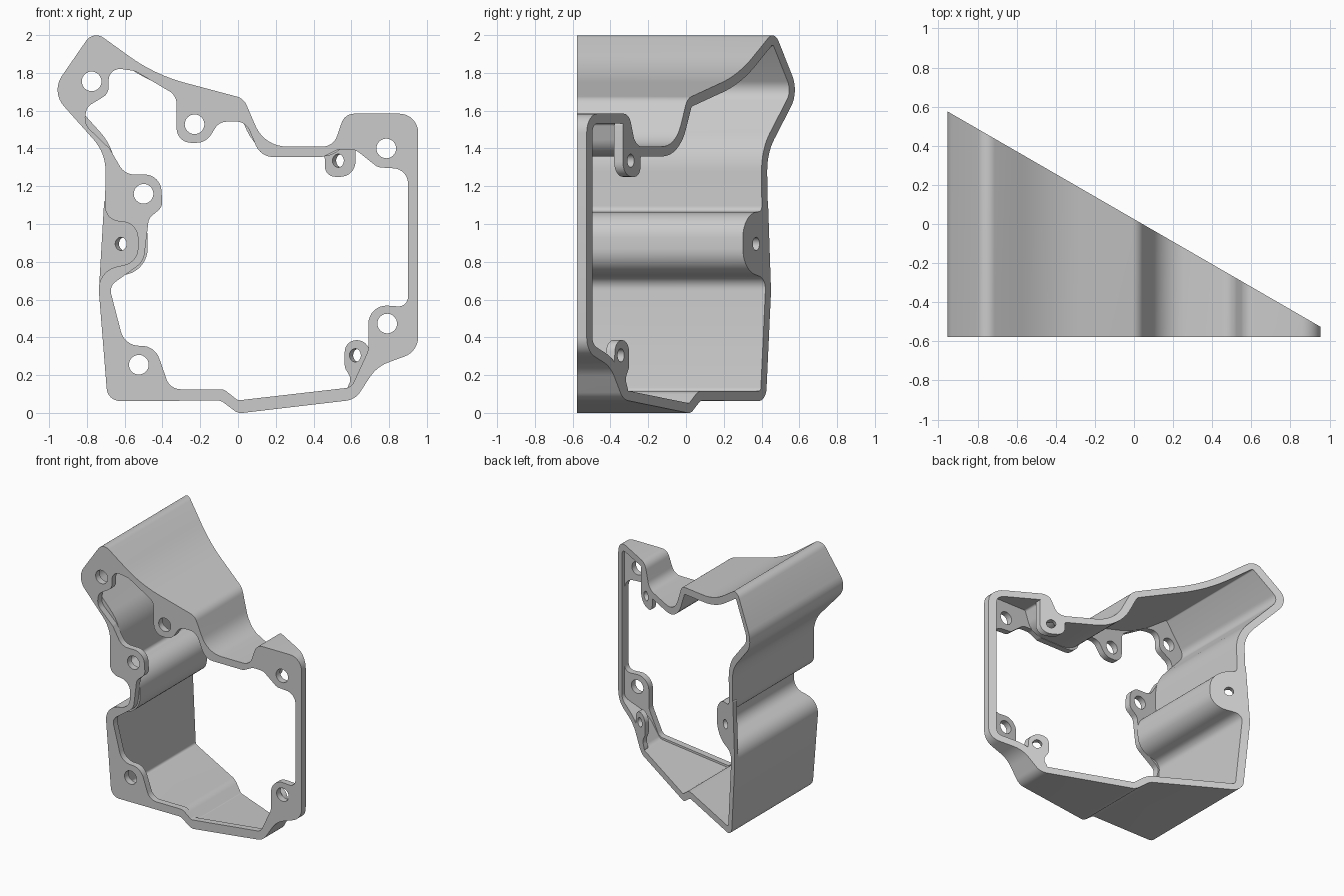
import bpy
import bmesh
import math
from mathutils import Vector
from mathutils.geometry import delaunay_2d_cdt

old = bpy.data.objects.get("Cube")
if old:
    bpy.data.objects.remove(old, do_unlink=True)

FRONT = -0.577
FLANGE = 0.05
WALL = 0.052
LUG = 0.04
TILT = math.radians(30)

grey = bpy.data.materials.new("cast grey")
grey.use_nodes = True
grey.diffuse_color = (0.6, 0.6, 0.6, 1)
grey.node_tree.nodes["Principled BSDF"].inputs["Base Color"].default_value = (0.6, 0.6, 0.6, 1)


# Depth functions of x for the main planes
def front(x):
    return FRONT


def flange_back(x):
    return FRONT + FLANGE


def slant(x):
    return 0.025 - math.tan(TILT) * x


def lug_front(x):
    return slant(x) - LUG / math.cos(TILT)


def rounded(corners, steps=8):
    """Closed outline from (x, z, radius) corners, each replaced by an arc."""
    outline = []
    count = len(corners)
    for i, (x, z, radius) in enumerate(corners):
        here = Vector((x, z))
        a = Vector(corners[i - 1][:2]) - here
        b = Vector(corners[(i + 1) % count][:2]) - here
        half = a.angle(b) / 2
        reach = min(radius / math.tan(half), a.length * 0.49, b.length * 0.49)
        radius = reach * math.tan(half)
        a.normalize()
        b.normalize()
        centre = here + (a + b).normalized() * (radius / math.sin(half))
        start = here + a * reach - centre
        end = here + b * reach - centre
        sweep = math.atan2(start.x * end.y - start.y * end.x, start.dot(end))
        for k in range(steps + 1):
            c, s = math.cos(sweep * k / steps), math.sin(sweep * k / steps)
            outline.append(centre + Vector((start.x * c - start.y * s,
                                            start.x * s + start.y * c)))
    return outline


def circle(x, z, radius, squash=1.0, steps=32):
    """Clockwise circle, optionally narrowed in x."""
    angles = [-math.tau * k / steps for k in range(steps)]
    return [Vector((x + radius * squash * math.cos(t), z + radius * math.sin(t)))
            for t in angles]


def inset(outline, distance):
    """Offset a clockwise outline towards its inside."""
    result = []
    for i, p in enumerate(outline):
        before = (p - outline[i - 1]).normalized()
        after = (outline[(i + 1) % len(outline)] - p).normalized()
        along = (before + after).normalized()
        normal = Vector((along.y, -along.x))
        result.append(p + normal * (distance / along.dot(after)))
    return result


def band(bm, outline, near, other, far):
    """Strip of quads joining two matching outlines at two depths."""
    a = [bm.verts.new((p.x, near(p.x), p.y)) for p in outline]
    b = [bm.verts.new((p.x, far(p.x), p.y)) for p in other]
    for i in range(len(a)):
        bm.faces.new((a[i - 1], a[i], b[i], b[i - 1]))


def covered(point, outlines):
    """True where an odd number of outline crossings lie beside the point."""
    odd = False
    for outline in outlines:
        for i, q in enumerate(outline):
            p = outline[i - 1]
            if (p.y > point.y) != (q.y > point.y):
                if point.x < p.x + (q.x - p.x) * (point.y - p.y) / (q.y - p.y):
                    odd = not odd
    return odd


def sheet(bm, outlines, depth, to_back):
    """Flat face filled between nested outlines."""
    points, edges = [], []
    for outline in outlines:
        first, n = len(points), len(outline)
        points += outline
        edges += [(first + i, first + (i + 1) % n) for i in range(n)]
    verts, _, faces, *_ = delaunay_2d_cdt(points, edges, [], 0, 1e-6)
    made = [bm.verts.new((p.x, depth(p.x), p.y)) for p in verts]
    for face in faces:
        middle = sum((verts[i] for i in face), Vector((0, 0))) / len(face)
        if covered(middle, outlines):
            order = reversed(face) if to_back else face
            bm.faces.new([made[i] for i in order])


def finish(name, bm):
    bmesh.ops.remove_doubles(bm, verts=bm.verts, dist=0.0001)
    mesh = bpy.data.meshes.new(name)
    bm.to_mesh(mesh)
    bm.free()
    mesh.materials.append(grey)
    obj = bpy.data.objects.new(name, mesh)
    bpy.context.collection.objects.link(obj)
    bpy.ops.object.select_all(action='DESELECT')
    obj.select_set(True)
    bpy.context.view_layer.objects.active = obj
    bpy.ops.object.shade_smooth_by_angle(angle=math.radians(30))


# Outer shell outline, clockwise from the upper lobe
shell = rounded([
    (-.766, 2.025, .065), (-.44, 1.79, .9), (.03, 1.665, .08), (.14, 1.41, .18),
    (.505, 1.41, .08), (.565, 1.584, .07), (.954, 1.584, .1), (.954, .325, .11),
    (.735, .245, .2), (.62, .07, .1), (0, -.003, .065), (-.09, .065, .05),
    (-.69, .063, .07), (-.745, .75, .12), (-.53, .8, .09), (-.53, 1.005, .085),
    (-.705, 1.02, .08), (-.7, 1.375, .25), (-.99, 1.7, .13)])

# Opening through the front flange, leaving the screw bosses
opening = rounded([
    (-.685, 1.83, .07), (-.545, 1.81, .1), (-.325, 1.68, .08), (-.325, 1.43, .095),
    (-.17, 1.43, .09), (-.1, 1.54, .07), (.04, 1.545, .08), (.12, 1.355, .1),
    (.45, 1.355, .05), (.53, 1.395, .06), (.62, 1.395, .08), (.74, 1.3, .06),
    (.9, 1.29, .08), (.9, .56, .05), (.69, .575, .1), (.69, .33, .1),
    (.6, .135, .05), (0, .066, .03), (-.075, .125, .05), (-.36, .125, .08),
    (-.44, .355, .1), (-.6, .355, .1), (-.682, .67, .06), (-.5, .8, .1),
    (-.472, 1.03, .06), (-.4, 1.09, .06), (-.41, 1.262, .1), (-.6, 1.262, .09),
    (-.68, 1.4, .06), (-.815, 1.53, .1), (-.8, 1.62, .06), (-.685, 1.69, .06)])

cavity = inset(shell, WALL)
holes = [circle(x, z, 0.052) for x, z in (
    (-.775, 1.755), (-.23, 1.528), (-.5, 1.16), (-.525, .255), (.785, 1.4), (.79, .473))]

# Housing: walls, slanted rear rim and pierced front flange
bm = bmesh.new()
band(bm, shell, front, shell, slant)
band(bm, cavity, slant, cavity, flange_back)
for cut in [opening] + holes:
    band(bm, cut, flange_back, cut, front)
sheet(bm, [shell, opening] + holes, front, False)
sheet(bm, [cavity, opening] + holes, flange_back, True)
sheet(bm, [shell, cavity], slant, True)
finish("housing", bm)

# Rear lugs lying in the slanted plane
lugs = [
    ("side_lug", -.6, .895, [(-.704, 1.2, .01), (-.69, 1.03, .08), (-.52, 1.02, .085),
                             (-.52, .79, .09), (-.725, .74, .1), (-.738, .62, .01)]),
    ("top_lug", .55, 1.335, [(.42, 1.38, .02), (.52, 1.42, .05), (.575, 1.54, .02),
                             (.622, 1.54, .02), (.622, 1.25, .08), (.46, 1.25, .08),
                             (.46, 1.36, .03)]),
    ("bottom_lug", .64, .305, [(.565, .385, .065), (.692, .385, .065), (.7, .25, .04),
                               (.64, .12, .03), (.56, .09, .02), (.6, .18, .05),
                               (.565, .24, .05)]),
]
for name, x, z, corners in lugs:
    edge = rounded(corners)
    rear_hole = circle(x, z, 0.035, math.cos(TILT))
    front_hole = circle(x - LUG * math.sin(TILT), z, 0.035, math.cos(TILT))
    bm = bmesh.new()
    band(bm, edge, lug_front, edge, slant)
    band(bm, rear_hole, slant, front_hole, lug_front)
    sheet(bm, [edge, front_hole], lug_front, False)
    sheet(bm, [edge, rear_hole], slant, True)
    finish(name, bm)
